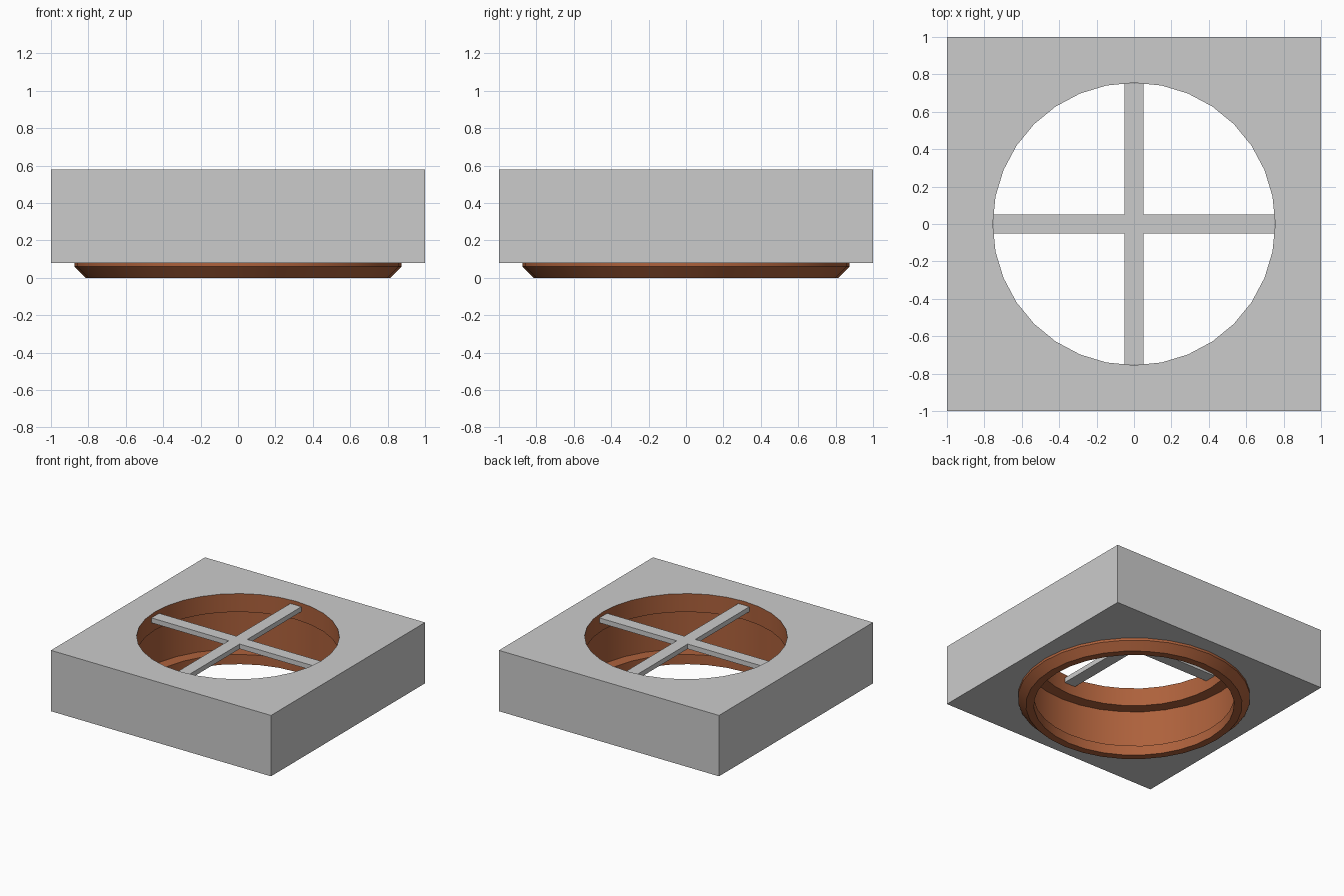
import bpy, bmesh, math

if "Cube" in bpy.data.objects:
    bpy.data.objects.remove(bpy.data.objects["Cube"])

SIDES = 32
HOLE = 0.755
TOP, BASE = 0.58, 0.08


def circle(r, z):
    angles = [2 * math.pi * i / SIDES for i in range(SIDES)]
    return [(r * math.cos(a), r * math.sin(a), z) for a in angles]


def square(half, z):
    # circle points pushed out onto a square, corners included
    pts = []
    for x, y, _ in circle(1, z):
        k = half / max(abs(x), abs(y))
        pts.append((x * k, y * k, z))
    return pts


def finish(bm, name):
    mesh = bpy.data.meshes.new(name)
    bm.to_mesh(mesh)
    bm.free()
    obj = bpy.data.objects.new(name, mesh)
    bpy.context.collection.objects.link(obj)
    return obj


def skin(name, rings):
    # wall of quads through successive rings
    bm = bmesh.new()
    rows = [[bm.verts.new(p) for p in ring] for ring in rings]
    for a, b in zip(rows, rows[1:]):
        for i in range(SIDES):
            j = (i + 1) % SIDES
            bm.faces.new((a[i], b[i], b[j], a[j]))
    return finish(bm, name)


# Square block: top, sides and underside around the round opening
skin("block", [circle(HOLE, TOP), square(1, TOP),
               square(1, BASE), circle(0.875, BASE)])

# Brown liner: neck, wider inner chamber and chamfered bottom lip
profile = [(0.875, 0.08), (0.875, 0.06), (0.815, 0), (HOLE, 0), (HOLE, 0.08),
           (0.85, 0.08), (0.85, 0.43), (HOLE, 0.43), (HOLE, TOP)]
liner = skin("liner", [circle(r, z) for r, z in profile])
brown = bpy.data.materials.new("brown")
brown.diffuse_color = (0.42, 0.12, 0.045, 1)
brown.use_nodes = True
brown.node_tree.nodes["Principled BSDF"].inputs["Base Color"].default_value = brown.diffuse_color
liner.data.materials.append(brown)
bpy.context.view_layer.objects.active = liner
liner.select_set(True)
bpy.ops.object.shade_smooth_by_angle(angle=math.radians(30))

# Cross bars spanning the opening just below the top
w, arm = 0.05, 0.752
quarter = [(arm, -w), (arm, w), (w, w)]
outline = []
for q in range(4):
    c, s = [(1, 0), (0, 1), (-1, 0), (0, -1)][q]
    outline += [(x * c - y * s, x * s + y * c, 0.51) for x, y in quarter]
bm = bmesh.new()
face = bm.faces.new([bm.verts.new(p) for p in outline])
ext = bmesh.ops.extrude_face_region(bm, geom=[face])
bmesh.ops.translate(bm, vec=(0, 0, 0.04),
                    verts=[v for v in ext["geom"] if isinstance(v, bmesh.types.BMVert)])
bmesh.ops.recalc_face_normals(bm, faces=bm.faces)
finish(bm, "cross_bars")
